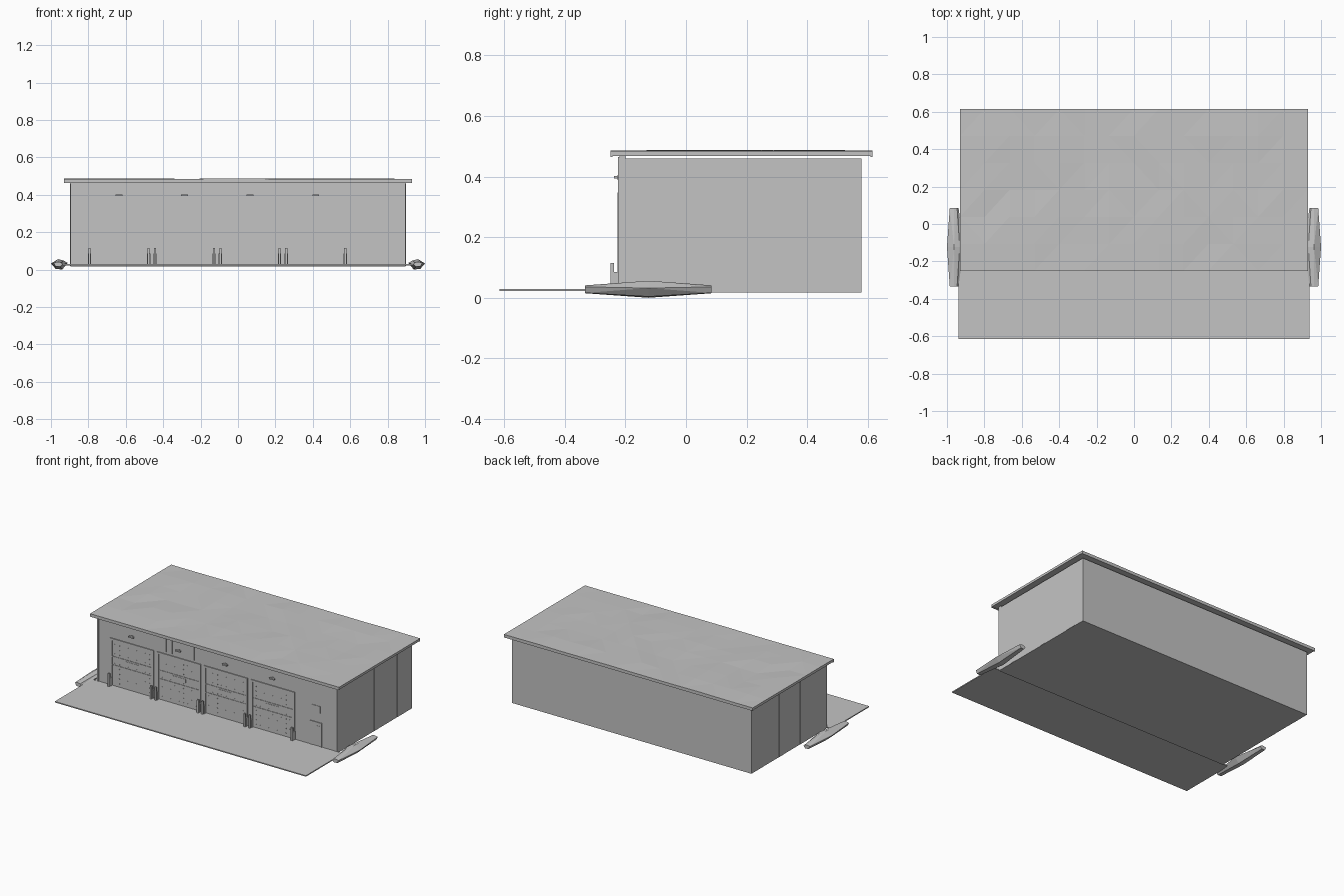
import bpy, bmesh, random
from mathutils import Vector

if "Cube" in bpy.data.objects:
    bpy.data.objects.remove(bpy.data.objects["Cube"])

random.seed(4)
grey = bpy.data.materials.new("light grey")
grey.diffuse_color = (0.55, 0.55, 0.55, 1)
grey.use_nodes = True
grey.node_tree.nodes["Principled BSDF"].inputs["Base Color"].default_value = grey.diffuse_color


def finish(name, bm):
    bmesh.ops.recalc_face_normals(bm, faces=bm.faces)
    me = bpy.data.meshes.new(name)
    bm.to_mesh(me)
    bm.free()
    me.materials.append(grey)
    ob = bpy.data.objects.new(name, me)
    bpy.context.collection.objects.link(ob)
    return ob


def boxes(name, items):
    """One object made of boxes given as (x0, x1, y0, y1, z0, z1)."""
    bm = bmesh.new()
    for x0, x1, y0, y1, z0, z1 in items:
        vs = bmesh.ops.create_cube(bm, size=1)["verts"]
        for v in vs:
            v.co = Vector((x0 if v.co.x < 0 else x1,
                           y0 if v.co.y < 0 else y1,
                           z0 if v.co.z < 0 else z1))
    return finish(name, bm)


FRONT = -0.22
SIDE = 0.895

# Main hall, taller front wall and paved apron
boxes("hall_walls", [(-SIDE, SIDE, -0.20, 0.58, 0.017, 0.46)])
boxes("front_wall", [(-SIDE, SIDE, FRONT, -0.20, 0.017, 0.468)])
boxes("apron", [(-0.938, 0.938, -0.615, FRONT, 0.022, 0.029)])

# Gently uneven roof sheet with a thin edge
NX, NY = 14, 6
bm = bmesh.new()
bmesh.ops.create_grid(bm, x_segments=NX, y_segments=NY, size=1)
for v in bm.verts:
    inner = abs(v.co.x) < 0.99 and abs(v.co.y) < 0.99
    rise = random.uniform(-0.003, 0.003) if inner else random.uniform(-0.001, 0.001)
    v.co = Vector((v.co.x * 0.93, 0.183 + v.co.y * 0.433, 0.485 + rise))
bmesh.ops.triangulate(bm, faces=bm.faces)
rim = [e for e in bm.edges if e.is_boundary]
low = bmesh.ops.extrude_edge_only(bm, edges=rim)["geom"]
for v in [g for g in low if isinstance(g, bmesh.types.BMVert)]:
    v.co.z = 0.468
bmesh.ops.holes_fill(bm, edges=[e for e in bm.edges if e.is_boundary], sides=0)
finish("roof", bm)
boxes("roof_fascia", [(-0.93, 0.93, -0.25, -0.243, 0.464, 0.484),
                      (-0.93, 0.93, 0.609, 0.616, 0.464, 0.484)])

# Bay doors: frame, horizontal rails, viewing panel and small studs
BAYS = [-0.636, -0.286, 0.064, 0.416]
HALF = 0.149
frames, rails, panels, studs, lamps, posts, post_plates = [], [], [], [], [], [], []
for c in BAYS:
    a, b = c - HALF, c + HALF
    frames += [(a - 0.014, a, FRONT - 0.006, FRONT, 0.029, 0.347),
               (b, b + 0.014, FRONT - 0.006, FRONT, 0.029, 0.347),
               (a, b, FRONT - 0.006, FRONT, 0.335, 0.347)]
    rails += [(a, b, FRONT - 0.003, FRONT, z, z + 0.005) for z in (0.222, 0.165)]
    panels.append((c - 0.05, c + 0.05, FRONT - 0.002, FRONT, 0.19, 0.215))
    for row in range(9):
        z = 0.05 + row * 0.032
        if abs(z - 0.2) < 0.02:
            continue
        for col in range(9):
            x = c - 0.128 + col * 0.032
            studs.append((x - 0.003, x + 0.003, FRONT - 0.001, FRONT, z, z + 0.004))
    # wall lamp over each bay
    lamps += [(c - 0.018, c + 0.018, -0.238, -0.226, 0.393, 0.402),
              (c - 0.006, c + 0.006, -0.227, FRONT, 0.391, 0.404)]
    # guard post and bracket at each jamb
    for x in (a - 0.009, b + 0.009):
        posts.append((x - 0.006, x + 0.006, -0.25, -0.238, 0.027, 0.115))
        post_plates.append((x - 0.009, x + 0.009, -0.238, FRONT, 0.029, 0.085))
boxes("bay_door_frames", frames)
boxes("bay_door_rails", rails)
boxes("bay_door_panels", panels)
boxes("bay_door_studs", studs)
boxes("bay_lamps", lamps)
boxes("guard_posts", posts)
boxes("post_brackets", post_plates)

# Entrance door with frame and glazing, and a wall plate above it
boxes("entrance_frame", [(0.697, 0.705, FRONT - 0.005, FRONT, 0.029, 0.19),
                         (0.775, 0.783, FRONT - 0.005, FRONT, 0.029, 0.19),
                         (0.705, 0.775, FRONT - 0.005, FRONT, 0.182, 0.19)])
boxes("entrance_window", [(0.745, 0.768, FRONT - 0.002, FRONT, 0.10, 0.165)])
boxes("wall_plate", [(0.708, 0.77, FRONT - 0.003, FRONT, 0.255, 0.30)])

# Vertical cladding strips on the front and both end walls
boxes("front_strips", [(x, x + 0.018, FRONT - 0.002, FRONT, 0.36, 0.464)
                       for x in (-0.40, -0.355, -0.30, -0.245, -0.19)]
      + [(x, x + 0.012, FRONT - 0.002, FRONT, 0.36, 0.464) for x in (0.83, 0.86)]
      + [(s * 0.89 - 0.006, s * 0.89 + 0.006, FRONT - 0.004, FRONT, 0.03, 0.464)
         for s in (-1, 1)])
strips = []
for y0, y1 in ((-0.105, -0.06), (0.175, 0.22), (0.42, 0.505)):
    strips.append((SIDE, SIDE + 0.002, y0, y1, 0.018, 0.459))
for y0, y1 in ((-0.02, 0.06), (0.24, 0.285), (0.46, 0.517)):
    strips.append((-SIDE - 0.002, -SIDE, y0, y1, 0.018, 0.459))
boxes("end_wall_strips", strips)

# Faceted mounds beside the hall: a wide middle ring tapering to both ends
MID = [(0.91, 0.035), (0.932, 0.048), (0.962, 0.056),
       (1.0, 0.032), (0.975, 0.004), (0.94, 0.0)]
END = [(0.938, 0.028), (0.946, 0.038), (0.963, 0.041),
       (0.985, 0.036), (0.975, 0.016), (0.95, 0.015)]
for side, name in ((-1, "left_mound"), (1, "right_mound")):
    bm = bmesh.new()
    rings = [[bm.verts.new((side * x, y, z)) for x, z in prof]
             for y, prof in ((-0.333, END), (-0.123, MID), (0.085, END))]
    for r0, r1 in zip(rings, rings[1:]):
        for i in range(6):
            j = (i + 1) % 6
            bm.faces.new((r0[i], r0[j], r1[j], r1[i]))
    bm.faces.new(rings[0])
    bm.faces.new(rings[-1])
    bmesh.ops.triangulate(bm, faces=bm.faces)
    finish(name, bm)
